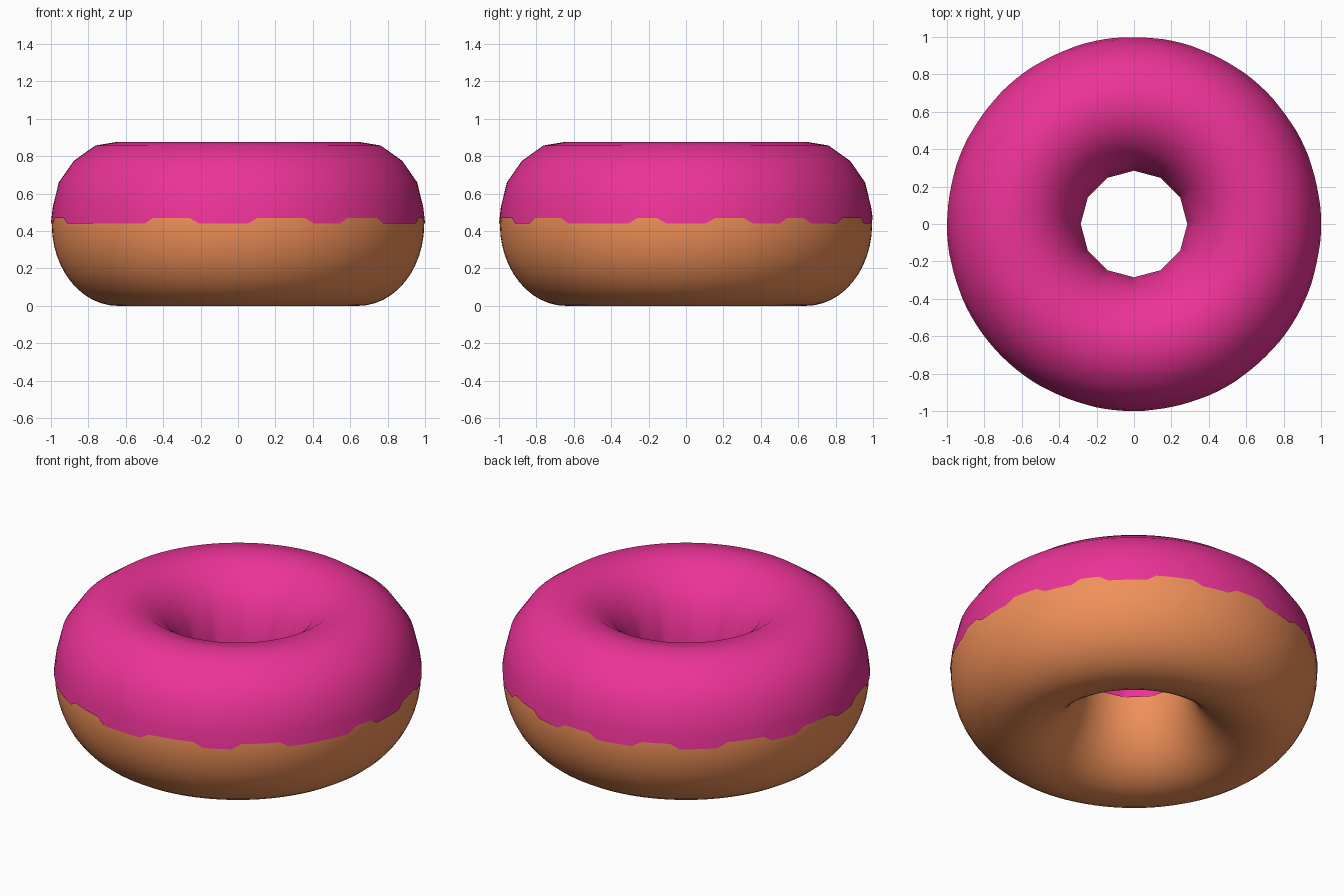
import bpy, bmesh
from math import cos, sin, pi, radians

if "Cube" in bpy.data.objects:
    bpy.data.objects.remove(bpy.data.objects["Cube"])

R = 0.6425   # ring centre radius
SEG = 120    # steps around the ring (3 degrees each)


def material(name, rgb):
    m = bpy.data.materials.new(name)
    m.diffuse_color = (*rgb, 1)
    m.use_nodes = True
    m.node_tree.nodes["Principled BSDF"].inputs["Base Color"].default_value = m.diffuse_color
    return m


def ring_surface(name, point, rows, closed, mat):
    """Grid of point(row, angle) swept around z."""
    bm = bmesh.new()
    grid = []
    for i in range(SEG):
        a = 2 * pi * i / SEG
        ring = []
        for j in range(rows):
            r, z = point(j, a)
            ring.append(bm.verts.new((r * cos(a), r * sin(a), z)))
        grid.append(ring)
    for i in range(SEG):
        p, q = grid[i], grid[(i + 1) % SEG]
        for j in range(rows if closed else rows - 1):
            k = (j + 1) % rows
            bm.faces.new((p[j], q[j], q[k], p[k])).smooth = True
    me = bpy.data.meshes.new(name)
    bm.to_mesh(me)
    bm.free()
    me.materials.append(mat)
    ob = bpy.data.objects.new(name, me)
    bpy.context.collection.objects.link(ob)
    return ob


# Dough: full ring with a tall elliptical section
def dough_point(j, a):
    t = 2 * pi * j / 48
    return R + 0.3525 * cos(t), 0.435 + 0.435 * sin(t)


ring_surface("dough", dough_point, 48, True, material("dough", (0.87, 0.28, 0.10)))

# Icing: shell over the upper half, running from outer edge to inner edge
outer = [(0.3575, 0.44), (0.347, 0.53), (0.315, 0.66), (0.235, 0.775), (0.12, 0.857)]
profile = outer + [(0, 0.877)] + [(-d, z) for d, z in reversed(outer)]

# Angle spans (degrees) where the outer icing edge rises
raised = [(-167, -158), (-116, -104), (-85, -70), (-53, -42), (-16, -9), (10, 19), (32, 38),
          (58, 68), (84, 94), (110, 120), (137, 149), (165, 176)]


def icing_point(j, a):
    d, z = profile[j]
    r = R + d
    deg = (a * 180 / pi + 180) % 360 - 180
    if j == 0 and any(lo - 1 <= deg <= hi + 1 for lo, hi in raised):
        r, z = R + 0.3555, 0.47
    # the hole side settles into a twelve-sided opening
    if j >= len(profile) - 2:
        s = radians(15)
        r = 0.29 * cos(s) / cos((a % (2 * s)) - s) + (0.3525 + d)
        if j == len(profile) - 2:
            r += 0.002
    return r, z


ring_surface("icing", icing_point, len(profile), False, material("icing", (0.84, 0.033, 0.31)))
